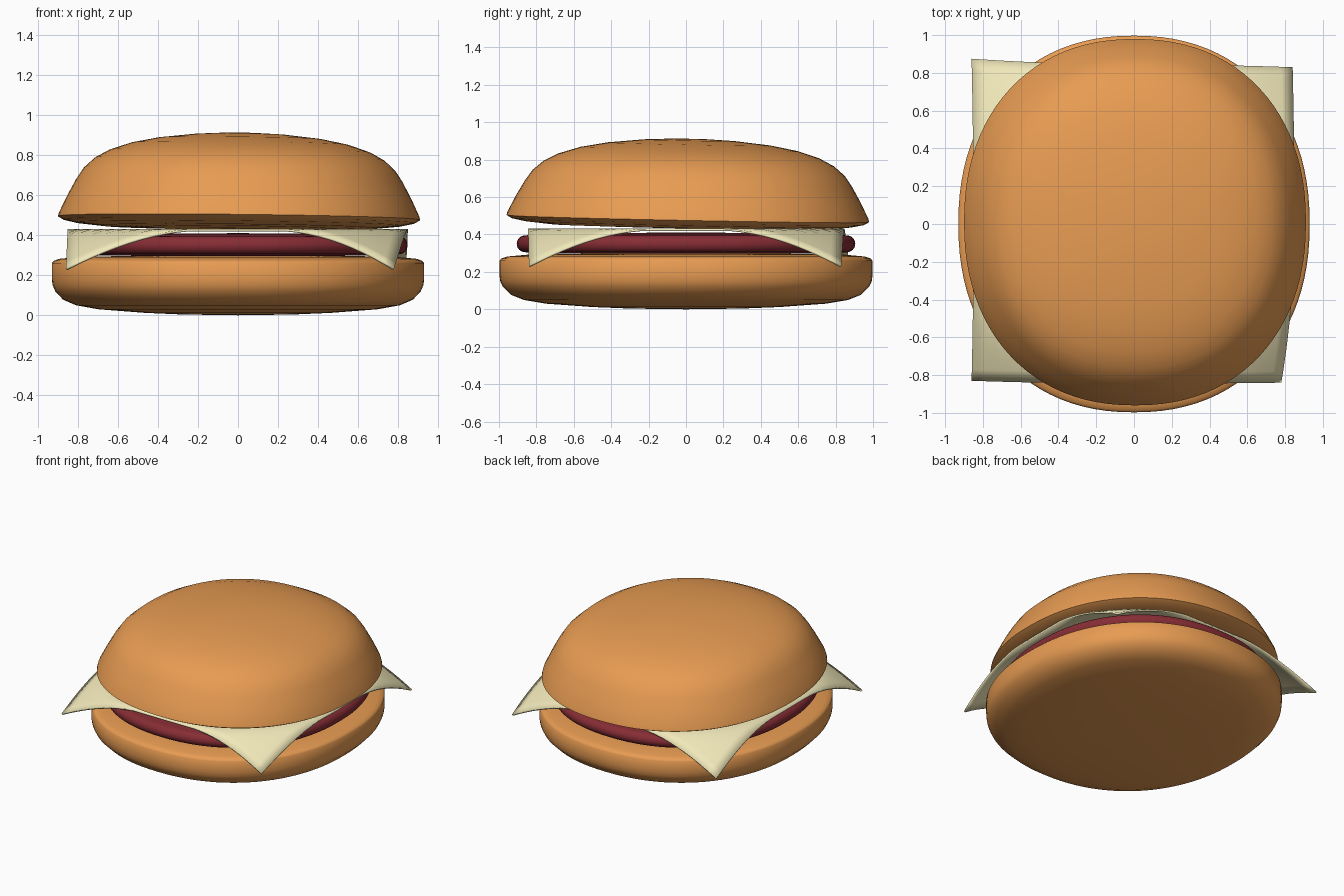
import bpy, bmesh, math

if "Cube" in bpy.data.objects:
    bpy.data.objects.remove(bpy.data.objects["Cube"])

SEG = 96


def material(name, rgb):
    m = bpy.data.materials.new(name)
    m.diffuse_color = (*rgb, 1)
    m.use_nodes = True
    m.node_tree.nodes["Principled BSDF"].inputs["Base Color"].default_value = m.diffuse_color
    return m


def finish(name, bm, mat, angle=40):
    bmesh.ops.recalc_face_normals(bm, faces=bm.faces[:])
    me = bpy.data.meshes.new(name)
    bm.to_mesh(me)
    bm.free()
    ob = bpy.data.objects.new(name, me)
    bpy.context.collection.objects.link(ob)
    me.materials.append(mat)
    bpy.ops.object.select_all(action='DESELECT')
    ob.select_set(True)
    bpy.context.view_layer.objects.active = ob
    bpy.ops.object.shade_smooth_by_angle(angle=math.radians(angle))
    return ob


def power(t, n):
    return math.copysign(abs(t) ** (2 / n), t)


def lathe(name, profile, rx, ry, mat, n=2.2):
    """Closed body from (radius fraction, z) points on a slightly squared oval."""
    bm = bmesh.new()
    rings = []
    for r, z in profile[1:-1]:
        ring = []
        for i in range(SEG):
            a = math.tau * i / SEG
            ring.append(bm.verts.new((rx * r * power(math.cos(a), n),
                                      ry * r * power(math.sin(a), n), z)))
        rings.append(ring)
    for a, b in zip(rings, rings[1:]):
        for i in range(SEG):
            j = (i + 1) % SEG
            bm.faces.new((a[i], a[j], b[j], b[i]))
    for ring, z in ((rings[0], profile[0][1]), (rings[-1], profile[-1][1])):
        tip = bm.verts.new((0, 0, z))
        for i in range(SEG):
            bm.faces.new((ring[i], ring[(i + 1) % SEG], tip))
    return finish(name, bm, mat)


bread = material("bread", (0.80, 0.33, 0.085))
meat = material("meat", (0.24, 0.026, 0.035))
dairy = material("dairy", (0.88, 0.81, 0.49))

# Bottom bun
lathe("bottom_bun", [(0, 0), (.3, .004), (.5, .012), (.75, .03), (.87, .05), (.94, .078),
                     (.982, .12), (.996, .15), (1, .18), (1, .26), (.99, .272), (.96, .282),
                     (.85, .292), (.5, .298), (0, .30)], 0.93, 0.997, bread)

# Patty with a rounded rim
rim = [(.95 + .05 * math.cos(t), .35 + .045 * math.sin(t))
       for t in (math.radians(d) for d in range(-90, 91, 15))]
lathe("patty", [(0, .295), (.8, .298)] + rim + [(.85, .403), (.6, .408), (0, .41)],
      0.847, 0.905, meat)

# Top bun, tipped slightly
top = lathe("top_bun", [(0, .435), (.5, .437), (.75, .441), (.9, .455), (.97, .469), (1, .485),
                        (.995, .503), (.95, .59), (.9, .675), (.86, .73), (.8, .78),
                        (.72, .82), (.6, .857), (.45, .884), (.25, .904), (.1, .911),
                        (0, .912)], 0.905, 0.97, bread)
top.rotation_euler = (-0.02, 0.011, 0)
top.location = (0.0, 0.0, 0)

# Cheese slice with drooping corners
bm = bmesh.new()
bmesh.ops.create_grid(bm, x_segments=28, y_segments=28, size=1)
shift = {(-1, 1): (-.01, .03), (1, 1): (-.01, -.015),
         (1, -1): (-.07, .005), (-1, -1): (-.01, .015)}
for v in bm.verts:
    u, w = v.co.x, v.co.y
    dx, dy = shift[(1 if u > 0 else -1, 1 if w > 0 else -1)]
    k = abs(u * w) ** 2
    x, y = .85 * u, .845 * w
    drop = .19 * (max(0, math.hypot(x, y) - .88) / .31) ** 1.2
    v.co = (x + dx * k, y + dy * k, .431 - drop)
cheese = finish("cheese", bm, dairy)
mod = cheese.modifiers.new("thickness", 'SOLIDIFY')
mod.thickness = 0.012
mod.offset = -1
